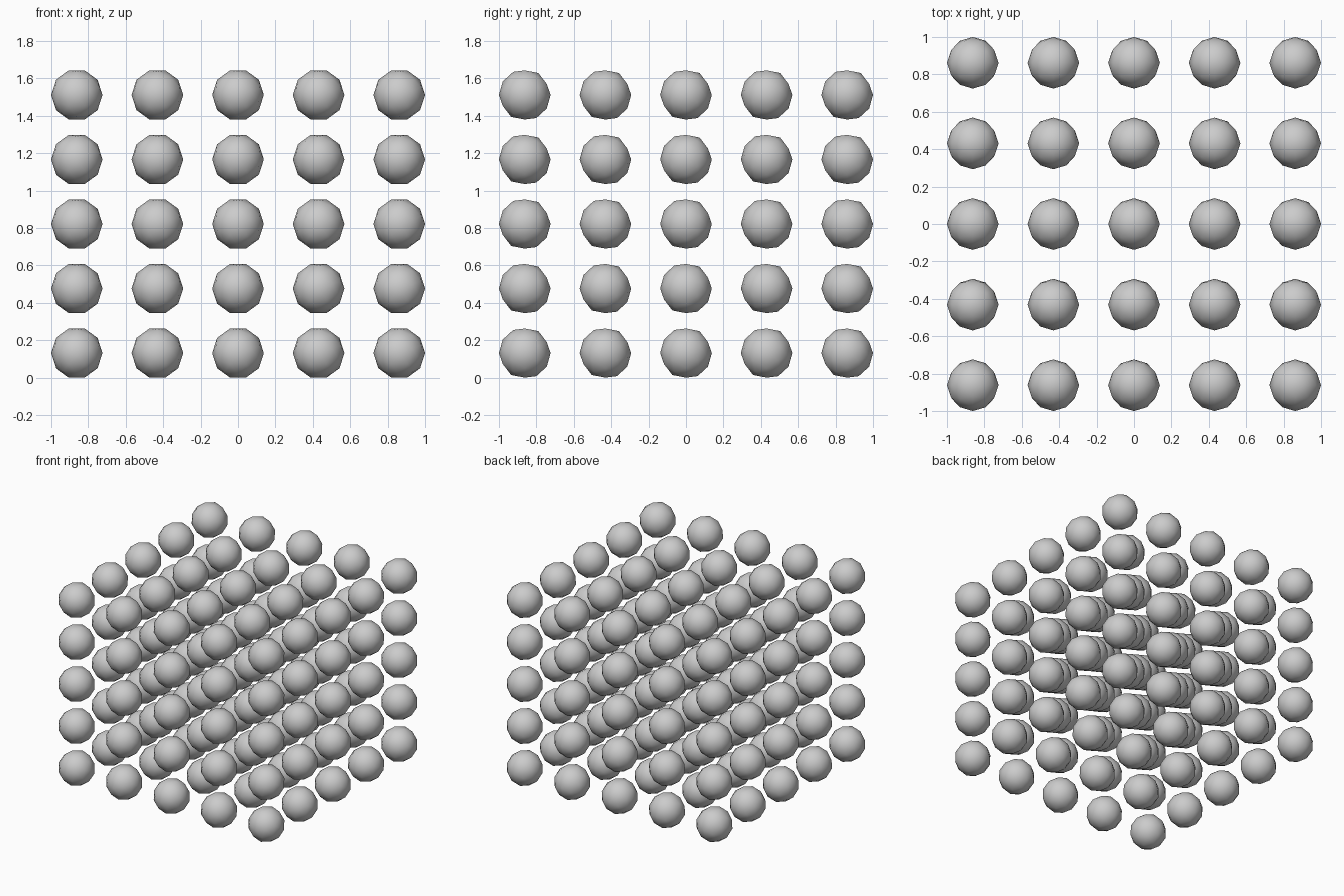
import bpy, bmesh
from math import radians
from mathutils import Matrix

if "Cube" in bpy.data.objects:
    bpy.data.objects.remove(bpy.data.objects["Cube"])

COUNT = 5
RADIUS = 0.138
STEP_XY = 0.431
STEP_Z = 0.345
BASE_Z = 0.131          # lowest ball centre, so the flat underside rests on z = 0

# One low-poly ball, its pole turned to lie along y
bm = bmesh.new()
bmesh.ops.create_icosphere(bm, subdivisions=2, radius=RADIUS)
turn = Matrix.Rotation(radians(90), 4, 'X') @ Matrix.Rotation(radians(18), 4, 'Z')
bm.transform(turn)
for face in bm.faces:
    face.smooth = True
ball_mesh = bpy.data.meshes.new("ball")
bm.to_mesh(ball_mesh)
bm.free()

# Five by five by five lattice of linked balls
half = (COUNT - 1) / 2
for k in range(COUNT):
    for j in range(COUNT):
        for i in range(COUNT):
            ball = bpy.data.objects.new(f"ball_layer{k + 1}_row{j + 1}_column{i + 1}", ball_mesh)
            ball.location = ((i - half) * STEP_XY, (j - half) * STEP_XY, BASE_Z + k * STEP_Z)
            bpy.context.collection.objects.link(ball)
